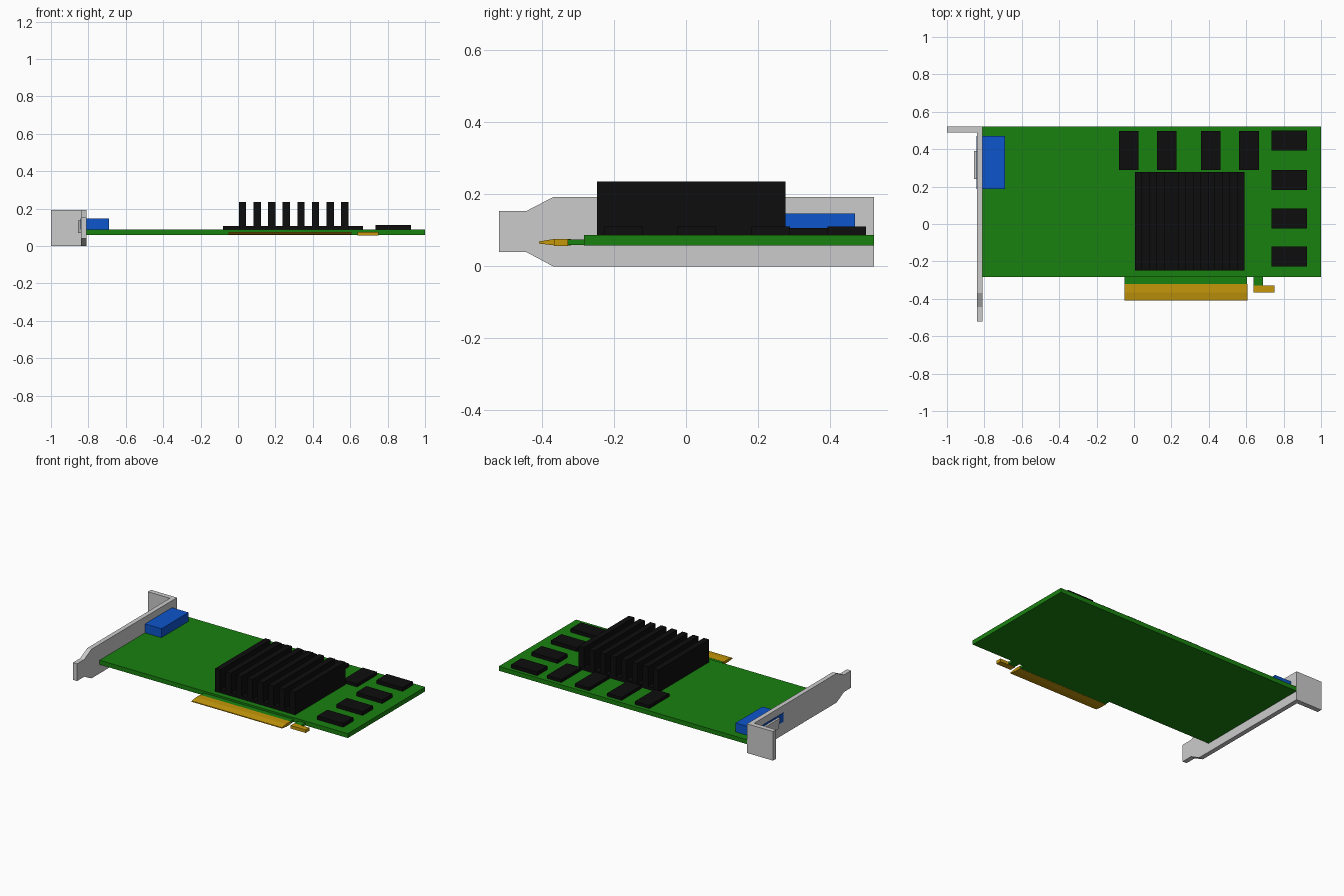
import bpy, bmesh
from mathutils import Vector

if "Cube" in bpy.data.objects:
    bpy.data.objects.remove(bpy.data.objects["Cube"])


def material(name, rgb):
    m = bpy.data.materials.new(name)
    m.diffuse_color = (*rgb, 1)
    m.use_nodes = True
    m.node_tree.nodes["Principled BSDF"].inputs["Base Color"].default_value = m.diffuse_color
    return m


GREEN = material("board_green", (0.01, 0.22, 0.005))
GOLD = material("contact_gold", (0.56, 0.31, 0.003))
BLACK = material("black", (0.004, 0.004, 0.004))
BLUE = material("port_blue", (0.004, 0.09, 0.6))


def prism(name, profile, extrude, mat=None):
    """Extrude a closed 3D profile along a vector."""
    bm = bmesh.new()
    face = bm.faces.new([bm.verts.new(p) for p in profile])
    res = bmesh.ops.extrude_face_region(bm, geom=[face])
    moved = [g for g in res["geom"] if isinstance(g, bmesh.types.BMVert)]
    bmesh.ops.translate(bm, verts=moved, vec=Vector(extrude))
    bmesh.ops.recalc_face_normals(bm, faces=bm.faces)
    me = bpy.data.meshes.new(name)
    bm.to_mesh(me)
    bm.free()
    if mat:
        me.materials.append(mat)
    ob = bpy.data.objects.new(name, me)
    bpy.context.collection.objects.link(ob)
    return ob


def box(name, x, y, z, mat=None):
    """Box from (min, max) pairs."""
    base = [(x[0], y[0], z[0]), (x[1], y[0], z[0]), (x[1], y[1], z[0]), (x[0], y[1], z[0])]
    return prism(name, base, (0, 0, z[1] - z[0]), mat)


def side_prism(name, yz, x, mat=None):
    """Profile in the y-z plane, extruded along x."""
    return prism(name, [(x[0], a, b) for a, b in yz], (x[1] - x[0], 0, 0), mat)


TOP = 0.087

# Circuit board
box("circuit_board", (-0.81, 1.0), (-0.284, 0.522), (0.058, TOP), GREEN)

# Mounting bracket: narrowed plate plus folded flange
plate = [(-0.52, 0.04), (-0.445, 0.04), (-0.37, 0), (0.522, 0),
         (0.522, 0.192), (-0.37, 0.192), (-0.445, 0.153), (-0.52, 0.153)]
side_prism("bracket_plate", plate, (-0.84, -0.81))
box("bracket_flange", (-1.0, -0.84), (0.49, 0.522), (0, 0.192))

# Video port: blue body through the plate, grey outer shell
box("port_body", (-0.842, -0.69), (0.188, 0.47), (TOP, 0.146), BLUE)
shell = [(0.26, 0.07), (0.37, 0.07), (0.39, 0.135), (0.24, 0.135)]
side_prism("port_shell", shell, (-0.856, -0.84))

# Heatsink base and fins
box("heatsink_base", (0.005, 0.59), (-0.248, 0.277), (TOP, 0.107), BLACK)
for i in range(8):
    x = 0.005 + i * 0.078
    box(f"heatsink_fin_{i + 1}", (x, x + 0.039), (-0.248, 0.277), (0.107, 0.236), BLACK)

# Memory chips: back row and end column
for i, x in enumerate((-0.08, 0.122, 0.358, 0.562)):
    box(f"back_chip_{i + 1}", (x, x + 0.105), (0.288, 0.497), (TOP, 0.107), BLACK)
for i, y in enumerate((-0.226, -0.023, 0.182, 0.393)):
    box(f"end_chip_{i + 1}", (0.735, 0.925), (y, y + 0.107), (TOP, 0.111), BLACK)

# Edge connector: green neck with bevelled gold tongue
box("connector_neck", (-0.05, 0.605), (-0.325, -0.284), (0.059, 0.075), GREEN)
tongue = [(-0.32, 0.058), (-0.365, 0.058), (-0.408, 0.063),
          (-0.408, 0.069), (-0.365, 0.076), (-0.32, 0.076)]
side_prism("connector_contacts", tongue, (-0.052, 0.607), GOLD)

# Retention hook: green stem with gold foot
box("hook_stem", (0.64, 0.69), (-0.33, -0.284), (0.059, 0.075), GREEN)
box("hook_foot", (0.64, 0.75), (-0.366, -0.328), (0.056, 0.076), GOLD)
